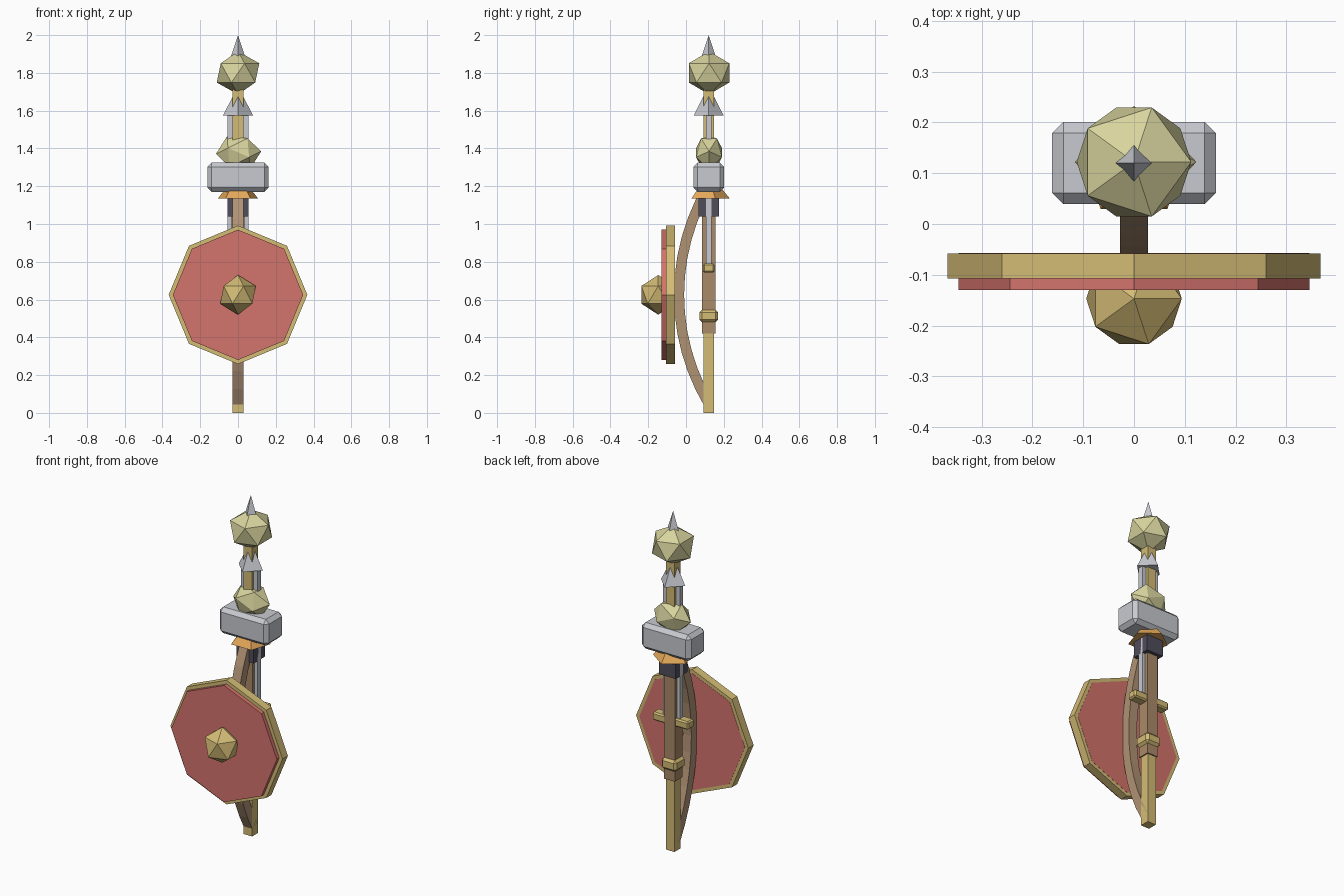
import bpy, bmesh
from math import sin, cos, radians, pi
from mathutils import Matrix, Vector

cube = bpy.data.objects.get("Cube")
if cube:
    bpy.data.objects.remove(cube)


def linear(c):
    c /= 255
    return c / 12.92 if c < 0.04 else ((c + 0.055) / 1.055) ** 2.4


def material(name, *rgb):
    m = bpy.data.materials.new(name)
    m.use_nodes = True
    col = [linear(c) for c in rgb] + [1]
    m.diffuse_color = col
    m.node_tree.nodes["Principled BSDF"].inputs["Base Color"].default_value = col
    return m


GOLD = material("gold", 212, 188, 118)
PALE = material("pale_stone", 216, 212, 158)
RED = material("shield_red", 212, 115, 108)
STEEL = material("steel", 200, 202, 208)
DARK = material("dark_iron", 80, 77, 90)
ORANGE = material("orange", 228, 168, 90)
WOOD = material("bow_wood", 176, 146, 116)
BROWN = material("handle_brown", 170, 138, 104)

AXIS_Y = 0.12   # common axis of the stacked weapons
SHIELD_Z = 0.625


def finish(name, bm, mat):
    bmesh.ops.recalc_face_normals(bm, faces=bm.faces)
    me = bpy.data.meshes.new(name)
    bm.to_mesh(me)
    bm.free()
    me.materials.append(mat)
    ob = bpy.data.objects.new(name, me)
    bpy.context.collection.objects.link(ob)
    return ob


def box(name, mat, half_x, half_y, z0, z1, chamfer=0):
    bm = bmesh.new()
    place = Matrix.Translation((0, AXIS_Y, (z0 + z1) / 2))
    size = Matrix.Diagonal((half_x * 2, half_y * 2, z1 - z0, 1))
    bmesh.ops.create_cube(bm, size=1, matrix=place @ size)
    if chamfer:
        bmesh.ops.bevel(bm, geom=bm.edges[:], offset=chamfer, segments=1,
                        affect='EDGES')
    return finish(name, bm, mat)


def spike(name, mat, sides, radius, z0, z1):
    bm = bmesh.new()
    bmesh.ops.create_cone(bm, cap_ends=True, segments=sides, radius1=radius,
                          radius2=0, depth=z1 - z0,
                          matrix=Matrix.Translation((0, AXIS_Y, (z0 + z1) / 2)))
    # one base corner points to the back
    return finish(name, bm, mat)


def ball(name, mat, centre, scale, tilt=0):
    bm = bmesh.new()
    bmesh.ops.create_icosphere(
        bm, subdivisions=1, radius=1,
        matrix=Matrix.Translation(centre) @ Matrix.Diagonal((*scale, 1))
        @ Matrix.Rotation(radians(tilt), 4, 'Y'))
    return finish(name, bm, mat)


def disc(name, mat, radius, y0, y1):
    bm = bmesh.new()
    bmesh.ops.create_cone(
        bm, cap_ends=True, segments=8, radius1=radius, radius2=radius,
        depth=y1 - y0,
        matrix=Matrix.Translation((0, (y0 + y1) / 2, SHIELD_Z))
        @ Matrix.Rotation(pi / 2, 4, 'X'))
    return finish(name, bm, mat)


# Shield: rim, panel through it, and boss
disc("shield_rim", GOLD, 0.367, -0.107, -0.058)
disc("shield_panel", RED, 0.345, -0.13, -0.057)
ball("shield_boss", GOLD, (0, -0.147, SHIELD_Z), (0.105, 0.105, 0.105))

# Long staff with a stone head and a spike
box("staff_pole", GOLD, 0.028, 0.028, 0, 1.75)
ball("staff_head", PALE, (0, AXIS_Y + 0.002, 1.80), (0.126, 0.126, 0.114))
spike("staff_spike", STEEL, 4, 0.036, 1.89, 2.0)

# Sword
box("sword_blade", STEEL, 0.055, 0.015, 0.77, 1.58)
spike("sword_tip", STEEL, 4, 0.079, 1.575, 1.73)
box("sword_guard", GOLD, 0.118, 0.03, 0.742, 0.79, 0.008)
box("sword_pommel", GOLD, 0.049, 0.049, 0.48, 0.546, 0.014)

# Hammer
box("hammer_handle", BROWN, 0.035, 0.035, 0.42, 1.2)
box("hammer_collar", DARK, 0.055, 0.055, 1.04, 1.135)
box("hammer_head", STEEL, 0.161, 0.081, 1.17, 1.325, 0.022)
ball("club_head", PALE, (0.003, AXIS_Y + 0.002, 1.378), (0.12, 0.08, 0.1), -94)

# Five-sided flare under the hammer head
spike("collar_flare", ORANGE, 5, 0.112, 1.135, 1.27)

# Bow: rectangular section swept along an arc
bm = bmesh.new()
ARC_R, STEPS, HALF_ANGLE = 1.131, 12, radians(30.6)
rings = []
for i in range(STEPS + 1):
    a = HALF_ANGLE * (2 * i / STEPS - 1)
    ring = []
    for x, r in ((-1, -1), (1, -1), (1, 1), (-1, 1)):
        d = ARC_R + r * 0.027
        ring.append(bm.verts.new((x * 0.028, 1.094 - d * cos(a),
                                  SHIELD_Z + d * sin(a))))
    rings.append(ring)
for lo, hi in zip(rings, rings[1:]):
    for k in range(4):
        n = (k + 1) % 4
        bm.faces.new((lo[k], lo[n], hi[n], hi[k]))
bm.faces.new(rings[0])
bm.faces.new(rings[-1])
finish("bow_limb", bm, WOOD)
